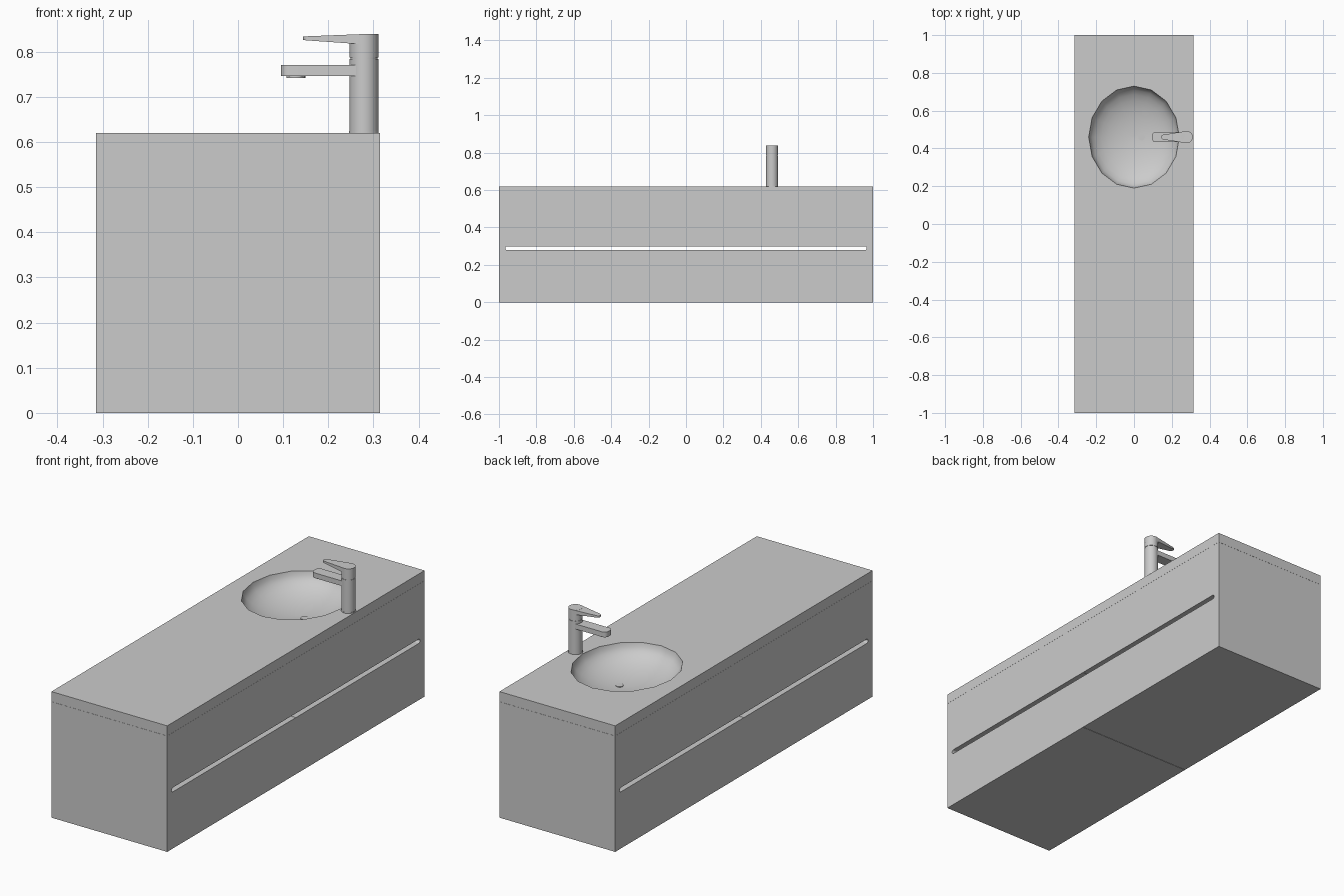
import bpy, bmesh, math

if "Cube" in bpy.data.objects:
    bpy.data.objects.remove(bpy.data.objects["Cube"])

SINK = (0.0, 0.46)          # basin centre
RX, RY, DEPTH = 0.24, 0.27, 0.105
TOP = 0.62
TAP_X, TAP_R = 0.279, 0.032


def finish(name, bm, smooth=False):
    bmesh.ops.recalc_face_normals(bm, faces=bm.faces[:])
    me = bpy.data.meshes.new(name)
    bm.to_mesh(me)
    bm.free()
    ob = bpy.data.objects.new(name, me)
    bpy.context.collection.objects.link(ob)
    if smooth:
        bpy.ops.object.select_all(action='DESELECT')
        ob.select_set(True)
        bpy.context.view_layer.objects.active = ob
        bpy.ops.object.shade_smooth_by_angle(angle=math.radians(35))
    return ob


def loft(name, rings, smooth=False, cap_start=True, cap_end=True):
    """Bridge a list of equally long point rings."""
    bm = bmesh.new()
    vr = [[bm.verts.new(p) for p in ring] for ring in rings]
    n = len(vr[0])
    for a, b in zip(vr, vr[1:]):
        for i in range(n):
            j = (i + 1) % n
            bm.faces.new((a[i], a[j], b[j], b[i]))
    if cap_start:
        bm.faces.new(vr[0][::-1])
    if cap_end:
        bm.faces.new(vr[-1])
    return finish(name, bm, smooth)


def box(name, x0, x1, y0, y1, z0, z1):
    base = [(x0, y0), (x1, y0), (x1, y1), (x0, y1)]
    return loft(name, [[(x, y, z) for x, y in base] for z in (z0, z1)])


def ellipse(cx, cy, rx, ry, z, n):
    return [(cx + rx * math.cos(2 * math.pi * i / n),
             cy + ry * math.sin(2 * math.pi * i / n), z) for i in range(n)]


def cylinder(name, x, y, r, z0, z1, n=32):
    return loft(name, [ellipse(x, y, r, r, z, n) for z in (z0, z1)], True)


def arc(cx, cy, r, a0, a1, n):
    return [(cx + r * math.cos(math.radians(a0 + (a1 - a0) * i / n)),
             cy + r * math.sin(math.radians(a0 + (a1 - a0) * i / n)))
            for i in range(n + 1)]


def cut(ob, cutter):
    m = ob.modifiers.new("cut", 'BOOLEAN')
    m.operation, m.solver, m.object = 'DIFFERENCE', 'EXACT', cutter
    bpy.context.view_layer.objects.active = ob
    bpy.ops.object.modifier_apply(modifier=m.name)


# cabinet halves and countertop
left = box("cabinet_left", -0.315, 0.315, -1, -0.001, 0, 0.57)
right = box("cabinet_right", -0.315, 0.315, 0.001, 1, 0, 0.57)
counter = box("countertop", -0.315, 0.315, -1, 1, 0.5705, TOP)

# finger-pull slot running through both halves, rounded at its ends
slot = arc(0.955, 0.289, 0.0105, -90, 90, 6) + arc(-0.955, 0.289, 0.0105, 90, 270, 6)
slot_cutter = loft("slot_cutter", [[(x, y, z) for y, z in slot] for x in (-0.5, 0.5)])
cut(left, slot_cutter)
cut(right, slot_cutter)

# basin opening
basin_cutter = loft("basin_cutter", [ellipse(*SINK, RX, RY, z, 16) for z in (0.505, 0.7)])
cut(counter, basin_cutter)
cut(right, basin_cutter)
for c in (slot_cutter, basin_cutter):
    bpy.data.objects.remove(c)

# basin bowl
rings = []
for i in range(9):
    a = math.radians(88 * i / 8)
    rings.append(ellipse(*SINK, RX * math.cos(a), RY * math.cos(a),
                         TOP - DEPTH * math.sin(a), 16))
bowl = loft("basin_bowl", rings, True, cap_start=False)
bowl.data.flip_normals() if bowl.data.polygons[-1].normal.z < 0 else None
cylinder("drain", 0.04, SINK[1], 0.018, TOP - 0.115, TOP - 0.1, 16)

# tap column
ty = SINK[1]
cylinder("tap_base_ring", TAP_X, ty, TAP_R + 0.0008, TOP, 0.625)
cylinder("tap_column", TAP_X, ty, TAP_R, TOP, 0.784)
cylinder("tap_neck", TAP_X, ty, TAP_R - 0.002, 0.78, 0.79)
cylinder("tap_head", TAP_X, ty, TAP_R, 0.787, 0.838)

# spout: flat bar with rounded tip corners
h, r = 0.027, 0.02
tip = arc(0.095 + r, ty + h - r, r, 90, 180, 6) + arc(0.095 + r, ty - h + r, r, 180, 270, 6)
bar = tip + [(TAP_X, ty - h), (TAP_X, ty + h)]
loft("spout", [[(x, y, z) for x, y in bar] for z in (0.746, 0.771)], True)
cylinder("aerator", 0.128, ty, 0.021, 0.742, 0.747, 24)

# lever: tapers in width and thickness toward its rounded tip
lever = (arc(0.157, ty, 0.013, 105, 255, 8)
         + arc(TAP_X, ty, TAP_R, -105, 105, 16))


def lever_z(x, tip_z, body_z):
    t = min(max((x - 0.145) / 0.105, 0), 1)
    return tip_z + (body_z - tip_z) * t


loft("lever", [[(x, y, lever_z(x, 0.826, 0.817)) for x, y in lever],
               [(x, y, lever_z(x, 0.834, 0.839)) for x, y in lever]], True)
